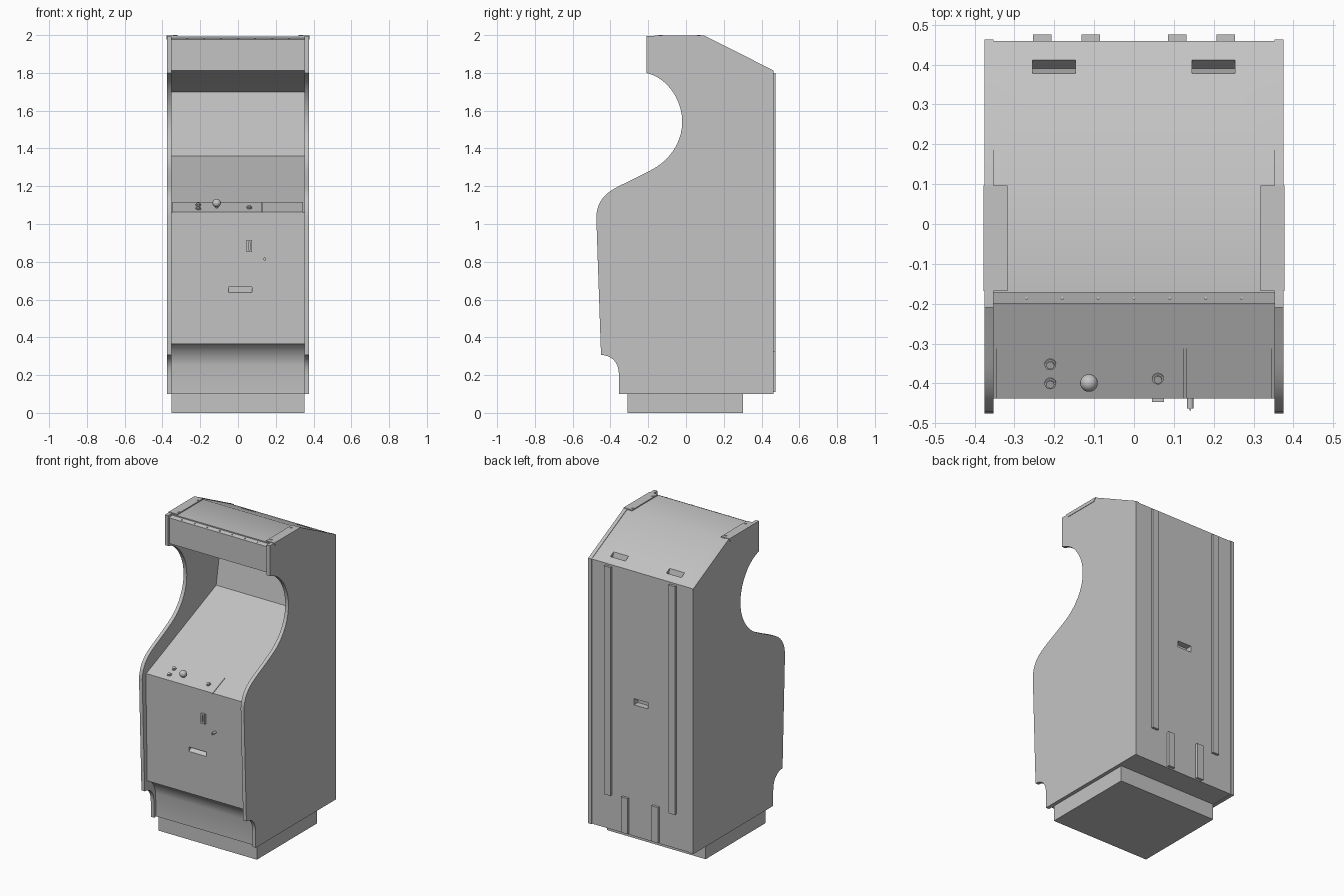
import bpy, bmesh, math
from mathutils import Vector

if "Cube" in bpy.data.objects:
    bpy.data.objects.remove(bpy.data.objects["Cube"])

mat = bpy.data.materials.new("cabinet grey")
mat.diffuse_color = (0.55, 0.55, 0.55, 1)
mat.use_nodes = True
mat.node_tree.nodes["Principled BSDF"].inputs["Base Color"].default_value = mat.diffuse_color


def finish(name, bm, smooth=True):
    bmesh.ops.recalc_face_normals(bm, faces=bm.faces)
    me = bpy.data.meshes.new(name)
    bm.to_mesh(me)
    bm.free()
    me.materials.append(mat)
    ob = bpy.data.objects.new(name, me)
    bpy.context.collection.objects.link(ob)
    if smooth:
        bpy.ops.object.select_all(action='DESELECT')
        ob.select_set(True)
        bpy.context.view_layer.objects.active = ob
        bpy.ops.object.shade_smooth_by_angle(angle=math.radians(30))
    return ob


def prism(name, pts, x0, x1, smooth=True):
    """Extrude a (y, z) profile along x."""
    bm = bmesh.new()
    f = bm.faces.new([bm.verts.new((x0, y, z)) for y, z in pts])
    g = bmesh.ops.extrude_face_region(bm, geom=[f])
    vs = [v for v in g["geom"] if isinstance(v, bmesh.types.BMVert)]
    bmesh.ops.translate(bm, verts=vs, vec=(x1 - x0, 0, 0))
    return finish(name, bm, smooth)


def box(name, x, y, z):
    return prism(name, [(y[0], z[0]), (y[1], z[0]), (y[1], z[1]), (y[0], z[1])], x[0], x[1], False)


def cyl(name, a, b, r, n=16):
    a, b = Vector(a), Vector(b)
    bm = bmesh.new()
    bmesh.ops.create_cone(bm, cap_ends=True, segments=n, radius1=r, radius2=r, depth=(b - a).length)
    bm.transform((b - a).to_track_quat('Z', 'Y').to_matrix().to_4x4())
    bmesh.ops.translate(bm, verts=bm.verts, vec=(a + b) / 2)
    return finish(name, bm)


def bez(p0, p1, p2, p3, n=10):
    """Cubic curve points, end point left out."""
    out = []
    for i in range(n):
        t = i / n
        w = ((1-t)**3, 3*t*(1-t)**2, 3*t*t*(1-t), t**3)
        out.append(tuple(sum(k * p[c] for k, p in zip(w, (p0, p1, p2, p3))) for c in (0, 1)))
    return out


def cut(ob, cutter):
    m = ob.modifiers.new("cut", 'BOOLEAN')
    m.object, m.operation, m.solver = cutter, 'DIFFERENCE', 'EXACT'
    bpy.context.view_layer.objects.active = ob
    bpy.ops.object.modifier_apply(modifier=m.name)
    bpy.data.objects.remove(cutter)


# curved side panels
side = [(-0.355, 0.10), (0.463, 0.10), (0.463, 1.813), (0.10, 1.996), (-0.21, 1.996)]
side += bez((-0.21, 1.80), (-0.10, 1.775), (-0.02, 1.66), (-0.02, 1.54))
side += bez((-0.02, 1.54), (-0.02, 1.43), (-0.09, 1.335), (-0.18, 1.288))
side += bez((-0.18, 1.288), (-0.25, 1.25), (-0.30, 1.228), (-0.344, 1.206), 4)
side += bez((-0.344, 1.206), (-0.43, 1.165), (-0.478, 1.12), (-0.476, 1.01))
side += bez((-0.45, 0.307), (-0.39, 0.305), (-0.355, 0.265), (-0.355, 0.20), 8)
side += [(-0.355, 0.20)]
for s, n in ((-1, "left"), (1, "right")):
    prism(n + "_side_panel", side, s * 0.352, s * 0.375)

# main body: kick panel, door, deck, screen, ceiling, marquee, back
body = [(-0.335, 0.102), (0.459, 0.102), (0.459, 1.812), (0.10, 1.992), (-0.172, 1.992),
        (-0.172, 1.985), (-0.199, 1.978), (-0.199, 1.812), (-0.17, 1.808), (0.34, 1.70),
        (0.28, 1.36), (-0.438, 1.06), (-0.424, 0.365)]
body += bez((-0.412, 0.365), (-0.37, 0.34), (-0.335, 0.29), (-0.335, 0.22), 6)
cab = prism("cabinet_body", body, -0.352, 0.352)

# recesses: coin return, back pull, two top vents
cut(cab, prism("c", [(-0.48, 0.605), (-0.385, 0.667), (-0.48, 0.667)], -0.05, 0.075, False))
cut(cab, box("c", (-0.05, 0.05), (0.42, 0.50), (0.95, 0.99)))
for x in (-0.201, 0.199):
    cut(cab, prism("c", [(0.366, 1.90), (0.39, 1.80), (0.417, 1.845), (0.417, 1.90)],
                   x - 0.054, x + 0.054, False))

# plinth
box("plinth", (-0.352, 0.352), (-0.31, 0.302), (0, 0.104))


def deck_z(y):
    return 1.06 + (y + 0.438) * 0.3 / 0.718


# control deck plates, with a gap between them
for n, x0, x1 in (("main", -0.346, 0.126), ("end", 0.13, 0.345)):
    prism("control_plate_" + n, [(y, deck_z(y) + d) for y, d in
          ((-0.438, 0), (-0.313, 0), (-0.313, 0.004), (-0.438, 0.004))], x0, x1, False)

# buttons and joystick
up = Vector((0, -0.386, 0.923))
for i, (x, y) in enumerate(((-0.21, -0.35), (-0.21, -0.398), (0.06, -0.386))):
    p = Vector((x, y, deck_z(y)))
    cyl(f"button_rim_{i}", p, p + up * 0.009, 0.0145)
    cyl(f"button_{i}", p, p + up * 0.014, 0.010)
p = Vector((-0.113, -0.385, deck_z(-0.385)))
cyl("joystick_shaft", p, p + up * 0.03, 0.006)
bm = bmesh.new()
bmesh.ops.create_uvsphere(bm, u_segments=20, v_segments=12, radius=0.022)
bmesh.ops.translate(bm, verts=bm.verts, vec=(-0.113, -0.399, 1.111))
finish("joystick_ball", bm)

# coin slot and door lock
slot = box("coin_slot", (0.045, 0.075), (-0.447, -0.42), (0.852, 0.915))
cut(slot, box("c", (0.056, 0.064), (-0.46, -0.438), (0.862, 0.905)))
cyl("door_lock", (0.141, -0.42, 0.815), (0.141, -0.463, 0.815), 0.008)
box("door_lock_key", (0.139, 0.143), (-0.468, -0.46), (0.808, 0.822))

# top corner brackets with screws
for s in (-1, 1):
    n = "right" if s > 0 else "left"
    box(n + "_top_bracket", (s * 0.318, s * 0.378), (-0.168, 0.097), (1.992, 1.9985))
    prism(n + "_bracket_flange", [(-0.168, 1.995), (-0.155, 1.976), (0.085, 1.976), (0.097, 1.995)],
          s * 0.374, s * 0.378, False)
    for i, y in enumerate((-0.135, 0.068)):
        cyl(f"{n}_bracket_screw_{i}", (s * 0.333, y, 1.99), (s * 0.333, y, 2.0), 0.010)

# marquee retainer screws
for i in range(7):
    x = -0.27 + i * 0.09
    cyl(f"marquee_screw_{i}", (x, -0.186, 1.975), (x, -0.186, 1.985), 0.004, 8)

# back rails: two long, two short
for s in (-1, 1):
    n = "right" if s > 0 else "left"
    box(n + "_long_rail", (s * 0.207, s * 0.253), (0.455, 0.475), (0.325, 1.80))
    box(n + "_short_rail", (s * 0.085, s * 0.132), (0.455, 0.475), (0.11, 0.34))
